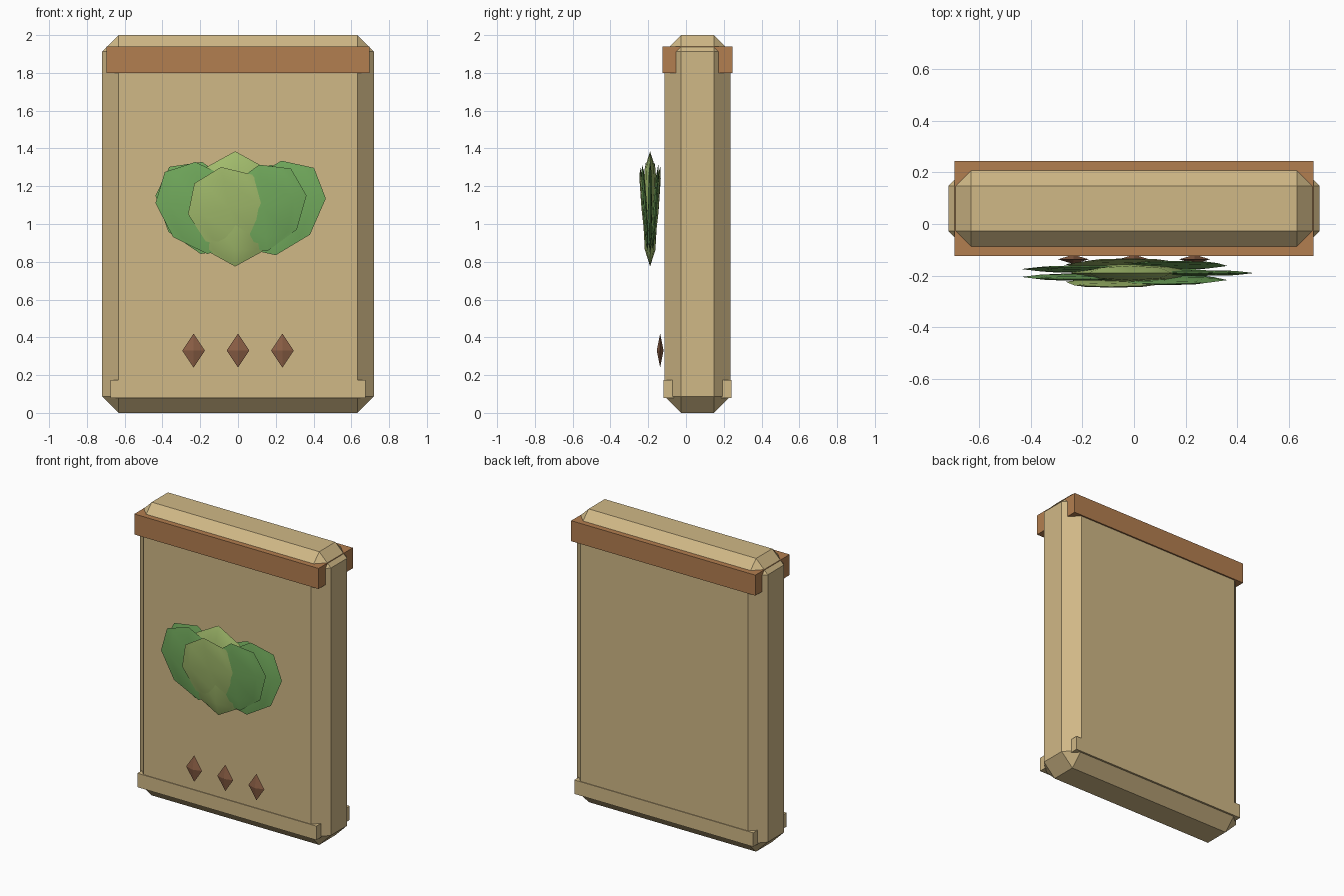
import bpy, bmesh, math
from mathutils import Matrix, Vector

cube = bpy.data.objects.get("Cube")
if cube:
    bpy.data.objects.remove(cube, do_unlink=True)


def material(name, r, g, b):
    m = bpy.data.materials.new(name)
    m.use_nodes = True
    m.diffuse_color = (r, g, b, 1)
    m.node_tree.nodes["Principled BSDF"].inputs["Base Color"].default_value = (r, g, b, 1)
    return m


TAN = material("tan paper", 0.63, 0.48, 0.24)
BROWN = material("brown band", 0.45, 0.21, 0.08)
SEED = material("dark brown", 0.26, 0.115, 0.06)
GREEN = material("leaf green", 0.17, 0.41, 0.11)
LIGHT = material("light leaf green", 0.36, 0.50, 0.15)


def finish(name, bm, mat):
    bmesh.ops.recalc_face_normals(bm, faces=bm.faces)
    mesh = bpy.data.meshes.new(name)
    bm.to_mesh(mesh)
    bm.free()
    mesh.materials.append(mat)
    obj = bpy.data.objects.new(name, mesh)
    bpy.context.collection.objects.link(obj)
    return obj


def box(name, lo, hi, mat):
    lo, hi = Vector(lo), Vector(hi)
    bm = bmesh.new()
    bmesh.ops.create_cube(bm, size=1, matrix=Matrix.Translation((lo + hi) / 2)
                          @ Matrix.Diagonal((hi - lo).to_4d()))
    return finish(name, bm, mat)


def blob(name, centre, across, depth, up, mat):
    """Low-poly ellipsoid spanned by an across vector, a depth and an up vector."""
    axes = Matrix((across, (0, depth, 0), up)).transposed().to_4x4()
    bm = bmesh.new()
    bmesh.ops.create_uvsphere(bm, u_segments=8, v_segments=4, radius=1,
                              matrix=Matrix.Translation(centre) @ axes)
    obj = finish(name, bm, mat)
    bpy.ops.object.select_all(action='DESELECT')
    obj.select_set(True)
    bpy.context.view_layer.objects.active = obj
    bpy.ops.object.shade_smooth_by_angle(angle=math.radians(35))


# Packet body with chamfered edges, and its two wrapped bands
body = box("packet_body", (-0.72, -0.115, 0), (0.72, 0.235, 2), TAN)
chamfer = body.modifiers.new("chamfer", 'BEVEL')
chamfer.width = 0.088
chamfer.segments = 1
box("top_band", (-0.695, -0.125, 1.8), (0.695, 0.245, 1.94), BROWN)
box("bottom_fold", (-0.675, -0.12, 0.08), (0.675, 0.24, 0.175), TAN)

# Row of diamond seeds
for i, x in enumerate((-0.235, 0, 0.235)):
    bm = bmesh.new()
    bmesh.ops.create_uvsphere(bm, u_segments=4, v_segments=2, radius=1,
                              matrix=Matrix.Translation((x, -0.137, 0.33))
                              @ Matrix.Diagonal((0.06, 0.018, 0.09, 1)))
    finish(f"seed_{i + 1}", bm, SEED)

# Leafy head: a heart with a flattened ring of seven leaves leaning outwards
CENTRE_Y = -0.19
blob("leaf_heart", (-0.015, CENTRE_Y, 1.08), (0.23, 0, 0), 0.04, (0, 0, 0.305), LIGHT)
for i in range(7):
    angle = math.tau * i / 7
    c, s = math.cos(angle), math.sin(angle)
    width = 0.25 * c * c + 0.215 * s * s
    blob(f"leaf_{i + 1}",
         (0.215 * c, CENTRE_Y + 0.035 * s, 1.085),
         (width, 0, 0.05 * c - 0.045 * s), 0.012,
         (0.015 * c + 0.04 * s, 0.02 * s, 0.25 * c * c + 0.215 * s * s),
         LIGHT if i % 3 == 2 else GREEN)
